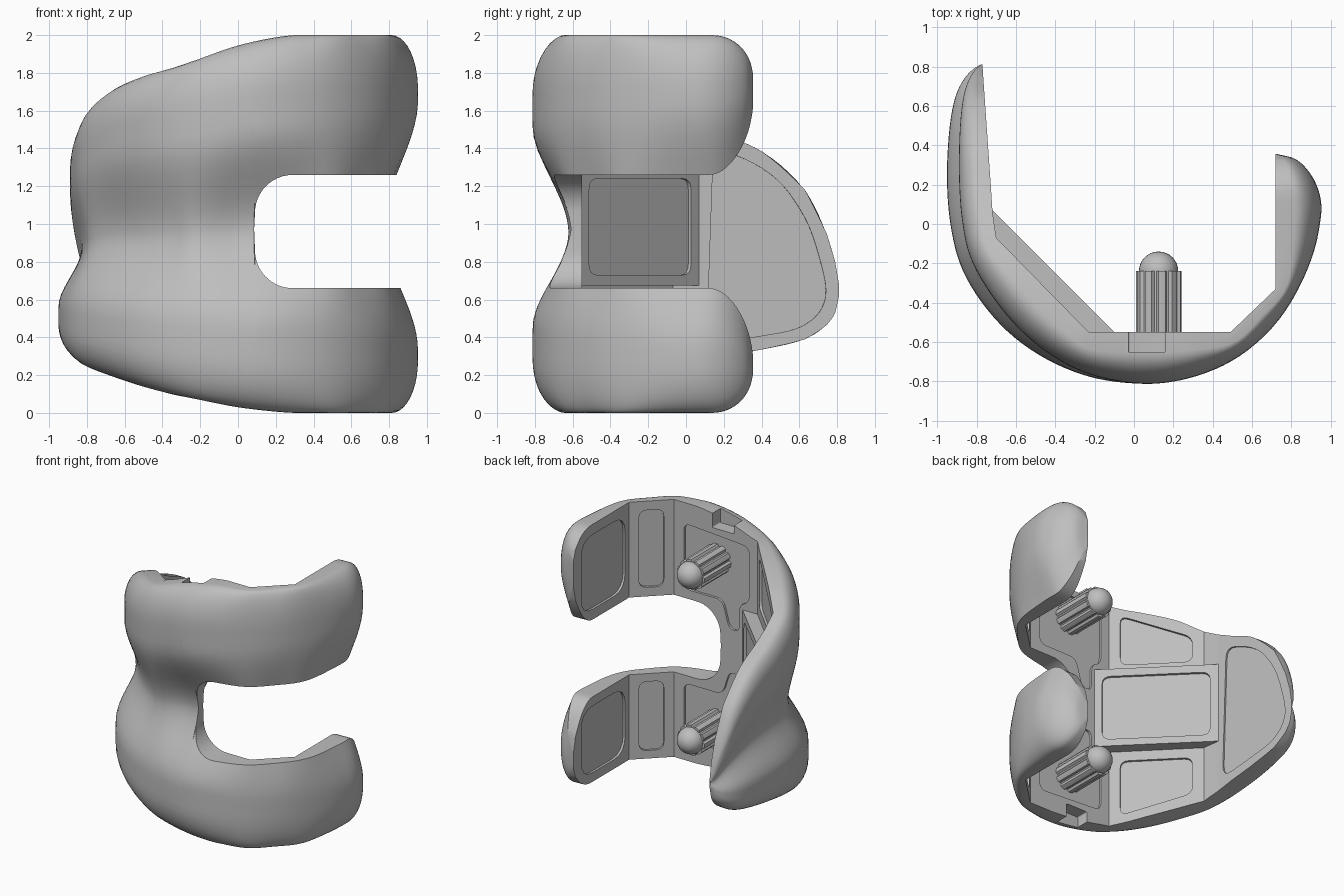
import bpy, bmesh, math
from mathutils import Vector

if "Cube" in bpy.data.objects:
    bpy.data.objects.remove(bpy.data.objects["Cube"], do_unlink=True)

metal = bpy.data.materials.new("grey metal")
metal.use_nodes = True
metal.diffuse_color = (0.52, 0.52, 0.52, 1)
metal.node_tree.nodes["Principled BSDF"].inputs["Base Color"].default_value = (0.52, 0.52, 0.52, 1)

# Stations around the shell: outer x y, inner x y, low z, high z
STATIONS = [
    (-.78, .81, -.77, .81, .62, .68), (-.82, .785, -.769, .79, .53, .8),
    (-.865, .735, -.766, .745, .465, .95), (-.915, .62, -.758, .63, .39, 1.18),
    (-.945, .4, -.742, .4, .335, 1.385), (-.95, .2, -.728, .2, .3, 1.475),
    (-.933, 0, -.719, .06, .27, 1.545), (-.885, -.2, -.7, -.07, .24, 1.62),
    (-.78, -.39, -.575, -.198, .195, 1.715), (-.61, -.575, -.42, -.356, .14, 1.785),
    (-.42, -.7, -.31, -.468, .1, 1.825), (-.23, -.775, -.23, -.55, .075, 1.865),
    (0, -.81, 0, -.55, .03, 1.945), (.09, -.812, .09, -.55, .018, 1.967),
    (.3, -.778, .3, -.55, 0, 2), (.49, -.7, .49, -.55, 0, 2),
    (.7, -.53, .605, -.44, 0, 2), (.86, -.28, .72, -.33, 0, 2),
    (.94, -.03, .72, -.05, 0, 2), (.95, .12, .72, .12, 0, 2),
    (.9, .25, .72, .24, 0, 2), (.82, .33, .72, .33, 0, 2), (.73, .355, .72, .355, 0, 2)]
LAST = len(STATIONS) - 1
NOTCH = 13      # station where the notch opens
FOLD = 7        # station where the flange meets the front chamfer
ROWS = 22


def clamp(v):
    return max(0.0, min(1.0, v))


def lerp(a, b, t):
    return a + (b - a) * t


def span(i):
    a, b = STATIONS[i], STATIONS[i + 1]
    return math.dist((a[0], a[1], a[5]), (b[0], b[1], b[5]))


def slope(i, k):
    """Tangent at a station, weighted by the length of the neighbouring spans."""
    rates = [(STATIONS[j + 1][k] - STATIONS[j][k]) / span(j)
             for j in (i - 1, i) if 0 <= j < LAST]
    if len(rates) == 1:
        return rates[0]
    return lerp(rates[0], rates[1], span(i - 1) / (span(i - 1) + span(i)))


def station(i, t):
    """Smoothed station values, followed by the straight inner facet point."""
    a, b, length = STATIONS[i], STATIONS[i + 1], span(i)
    ease = t * t * (3 - 2 * t)
    out = []
    for k in range(6):
        bend = length * t * (1 - t) * ((1 - t) * slope(i, k) - t * slope(i + 1, k))
        out.append(lerp(a[k], b[k], ease) + bend)
    out[4], out[5] = max(0, out[4]), min(2, out[5])
    return out + [lerp(a[2], b[2], t), lerp(a[3], b[3], t)]


def thickness(s, pos, upper):
    """Crowned section: rounded rim at s=0, dropping into the groove at s=1."""
    front = clamp((pos - FOLD) / 5)
    rim = .4 + .6 * math.sqrt(1 - (1 - clamp(s / .28)) ** 2)
    knee = lerp(.45, .34, clamp((pos - 14) / 4))
    v = clamp((s - knee) / (1 - knee))
    ridge = lerp(.72, 1, front) if upper else 1
    return lerp(rim * ridge, lerp(.45, .22, front * front), 3 * v * v - 2 * v ** 3)


def finish(bm, name):
    bmesh.ops.recalc_face_normals(bm, faces=bm.faces)
    mesh = bpy.data.meshes.new(name)
    bm.to_mesh(mesh)
    bm.free()
    mesh.materials.append(metal)
    obj = bpy.data.objects.new(name, mesh)
    bpy.context.collection.objects.link(obj)
    return obj


def shade(obj, angle=32):
    bpy.ops.object.select_all(action='DESELECT')
    obj.select_set(True)
    bpy.context.view_layer.objects.active = obj
    bpy.ops.object.shade_smooth_by_angle(angle=math.radians(angle))


# Shell: two crowned halves sharing the groove, separated by the notch
columns = []
for i in range(LAST):
    steps = [k / 5 for k in range(5)]
    if i == NOTCH:
        steps = [(k / 12) ** 2 for k in range(12)]
    elif i == NOTCH - 1:
        steps.append(.95)
    elif i > LAST - 3:
        steps = [k / 9 for k in range(9)]
    columns += [(i + t, station(i, t)) for t in steps]
columns.append((LAST, station(LAST - 1, 1)))

bm = bmesh.new()
for upper in (False, True):
    grid = []
    for pos, (ox, oy, sx, sy, lo, hi, ix, iy) in columns:
        is_open = pos >= NOTCH
        start = hi if upper else lo
        end = lerp(lo, hi, .49)
        part = 1
        if is_open:
            corner = .2 * (1 - math.sqrt(1 - clamp((.29 - ox) / .2) ** 2))
            edge = 1.26 - corner if upper else .66 + corner
            part = (edge - start) / (end - start)
            sign = 1 if upper else -1
            w = clamp((oy - .12) / .24) if pos > 18 else 0
            start -= sign * .3 * (1 - (1 - w ** 2.5) ** .4)
            end = edge + sign * .45 * (1 - math.sqrt(1 - w * w))
        outer, inner = [], []
        for r in range(ROWS + 1):
            s = .5 - .5 * math.cos(math.pi * r / ROWS)
            f = thickness(s * part, pos, upper)
            z = lerp(start, end, s)
            outer.append(bm.verts.new((lerp(sx, ox, f), lerp(sy, oy, f), z)))
            inner.append(bm.verts.new((ix, iy, z)))
        grid.append((outer, inner, is_open))
    for (o1, i1, _), (o2, i2, opened) in zip(grid, grid[1:]):
        for r in range(ROWS):
            bm.faces.new((o1[r], o1[r + 1], o2[r + 1], o2[r]))
            bm.faces.new((i1[r], i2[r], i2[r + 1], i1[r + 1]))
        bm.faces.new((o1[0], o2[0], i2[0], i1[0]))
        if opened:
            bm.faces.new((o1[-1], i1[-1], i2[-1], o2[-1]))
    for outer, inner, _ in (grid[0], grid[-1]):
        for r in range(ROWS):
            bm.faces.new((outer[r], inner[r], inner[r + 1], outer[r + 1]))
bmesh.ops.remove_doubles(bm, verts=bm.verts, dist=.0001)
shell = finish(bm, "curved_shell")


def prism(bm, base, offset):
    a = [bm.verts.new(p) for p in base]
    b = [bm.verts.new(p + offset) for p in base]
    bm.faces.new(a)
    bm.faces.new(b[::-1])
    for k in range(len(a)):
        bm.faces.new((a[k - 1], a[k], b[k], b[k - 1]))


def pocket(bm, p, q, outline, depth=.018, radius=.06):
    """Round-cornered recess in the inner facet p-q; outline is (fraction along, z)."""
    p, q = Vector((*p, 0)), Vector((*q, 0))
    d = (q - p).normalized()
    inward = Vector((d.y, -d.x, 0))
    pts = [p.lerp(q, a) + Vector((0, 0, z)) for a, z in outline]
    base = []
    for k, c in enumerate(pts):
        before, after = pts[k - 1], pts[(k + 1) % len(pts)]
        e1 = c + (before - c).normalized() * min(radius, (before - c).length * .45)
        e2 = c + (after - c).normalized() * min(radius, (after - c).length * .45)
        for t in (0, .25, .5, .75, 1):
            base.append(e1.lerp(c, t).lerp(c.lerp(e2, t), t) - inward * .04)
    prism(bm, base, inward * (depth + .04))


def box(a1, a2, z1, z2):
    return [(a1, z1), (a2, z1), (a2, z2), (a1, z2)]


# Recesses: flange, chamfers, distal faces, rear faces and rim slots
flange_top, fold = (-.77, .81), (-.72, .08)
d1, d2, d3, d4, rear_end = (-.7, -.07), (-.23, -.55), (.49, -.55), (.72, -.33), (.72, .36)
cut = bmesh.new()
pocket(cut, flange_top, fold, [(.91, 1.41), (.6, 1.32), (.4, 1.21), (.23, 1.02), (.15, .85),
                               (.08, .64), (.14, .52), (.3, .44), (.96, .36)], .012, .1)
pocket(cut, d1, d2, [(.12, 1.38), (.88, 1.38), (.88, 1.78), (.12, 1.58)])
pocket(cut, d1, d2, [(.12, .31), (.88, .16), (.88, .6), (.12, .6)])
for lower in (False, True):
    def side(outline):
        return [(a, .66 * (2 - z) / .74 if lower else z) for a, z in outline]
    pocket(cut, d2, d3, side([(.22, 1.12), (.34, 1.12), (.42, 1.33), (.88, 1.33),
                              (.88, 1.84), (.1, 1.8), (.1, 1.37), (.22, 1.33)]))
    pocket(cut, d2, d3, side(box(.28, .54, 1.87, 2.1)), .1, .01)
    pocket(cut, d3, d4, side(box(.22, .78, 1.33, 1.93)))
    pocket(cut, d4, rear_end, side(box(.07, .85, 1.34, 1.92)), .018, .14)
pockets = finish(cut, "pocket_cutter")

# Raised web across the front chamfer, with its own recess
bm = bmesh.new()
web_outline = [(-.1, -.55), (-.72, .07), (-.73, -.07), (-.25, -.57), (-.12, -.57)]
prism(bm, [Vector((x, y, .675)) for x, y in web_outline], Vector((0, 0, .625)))
web = finish(bm, "center_web")
cut = bmesh.new()
pocket(cut, web_outline[1], web_outline[0], box(.07, .94, .73, 1.24), .02)
web_cut = finish(cut, "web_cutter")

for target, cutter in ((shell, pockets), (web, web_cut)):
    mod = target.modifiers.new("recesses", 'BOOLEAN')
    mod.operation, mod.solver, mod.object = 'DIFFERENCE', 'EXACT', cutter
    bpy.context.view_layer.objects.active = target
    bpy.ops.object.modifier_apply(modifier=mod.name)
    bpy.data.objects.remove(cutter, do_unlink=True)
    shade(target)

# Fluted pegs with domed tips
for name, z in (("lower_peg", .345), ("upper_peg", 1.63)):
    bm = bmesh.new()
    ring = []
    for k in range(60):
        r = .116 if k % 6 < 4 else .1
        a = math.tau * k / 60
        ring.append(Vector((.125 + r * math.cos(a), -.58, z + r * math.sin(a))))
    prism(bm, ring, Vector((0, .34, 0)))
    shade(finish(bm, name), 25)
    bpy.ops.mesh.primitive_uv_sphere_add(segments=32, ring_count=16, radius=.1,
                                         location=(.125, -.24, z))
    dome = bpy.context.object
    dome.name = name + "_dome"
    dome.data.materials.append(metal)
    shade(dome)
